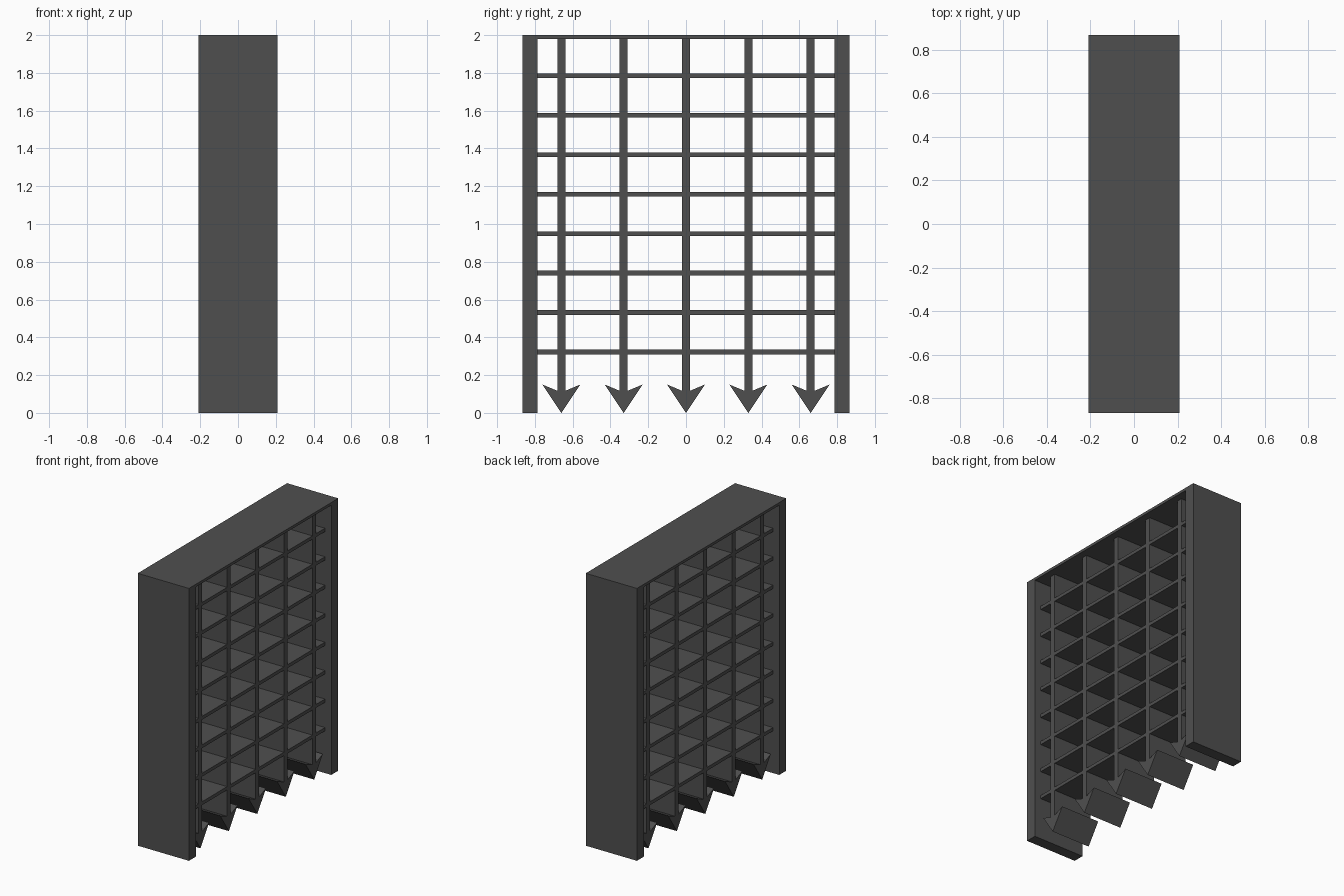
import bpy, bmesh

if "Cube" in bpy.data.objects:
    bpy.data.objects.remove(bpy.data.objects["Cube"])

iron = bpy.data.materials.new("dark iron")
iron.diffuse_color = (0.078, 0.078, 0.078, 1)
iron.use_nodes = True
iron.node_tree.nodes["Principled BSDF"].inputs["Base Color"].default_value = iron.diffuse_color


def extrude_profile(name, pts, half_depth):
    """Solid from a (y, z) outline, extruded along x and centred on x = 0."""
    bm = bmesh.new()
    face = bm.faces.new([bm.verts.new((-half_depth, y, z)) for y, z in pts])
    res = bmesh.ops.extrude_face_region(bm, geom=[face])
    moved = [v for v in res["geom"] if isinstance(v, bmesh.types.BMVert)]
    bmesh.ops.translate(bm, verts=moved, vec=(2 * half_depth, 0, 0))
    bmesh.ops.recalc_face_normals(bm, faces=bm.faces)
    mesh = bpy.data.meshes.new(name)
    bm.to_mesh(mesh)
    bm.free()
    mesh.materials.append(iron)
    ob = bpy.data.objects.new(name, mesh)
    bpy.context.collection.objects.link(ob)
    return ob


W, INNER, H, LINTEL = 0.866, 0.785, 2.0, 1.98
FRAME_D, GRID_D = 0.208, 0.157

# Door frame: two posts and a thin lintel in one outline
extrude_profile("frame", [(-W, 0), (-W, H), (W, H), (W, 0), (INNER, 0),
                          (INNER, LINTEL), (-INNER, LINTEL), (-INNER, 0)], FRAME_D)

# Vertical bars ending in barbed points
half = [(0.1, 0.15), (0.021, 0.117), (0.021, LINTEL)]
for i in range(5):
    c = (i - 2) * 0.33
    pts = [(c, 0)] + [(c + y, z) for y, z in half] + [(c - y, z) for y, z in reversed(half)]
    extrude_profile(f"spiked_bar_{i + 1}", pts, GRID_D)

# Horizontal cross bars
for i in range(8):
    z, t = 0.322 + i * 0.209, 0.0125
    extrude_profile(f"cross_bar_{i + 1}", [(-INNER, z - t), (INNER, z - t),
                                           (INNER, z + t), (-INNER, z + t)], GRID_D)
